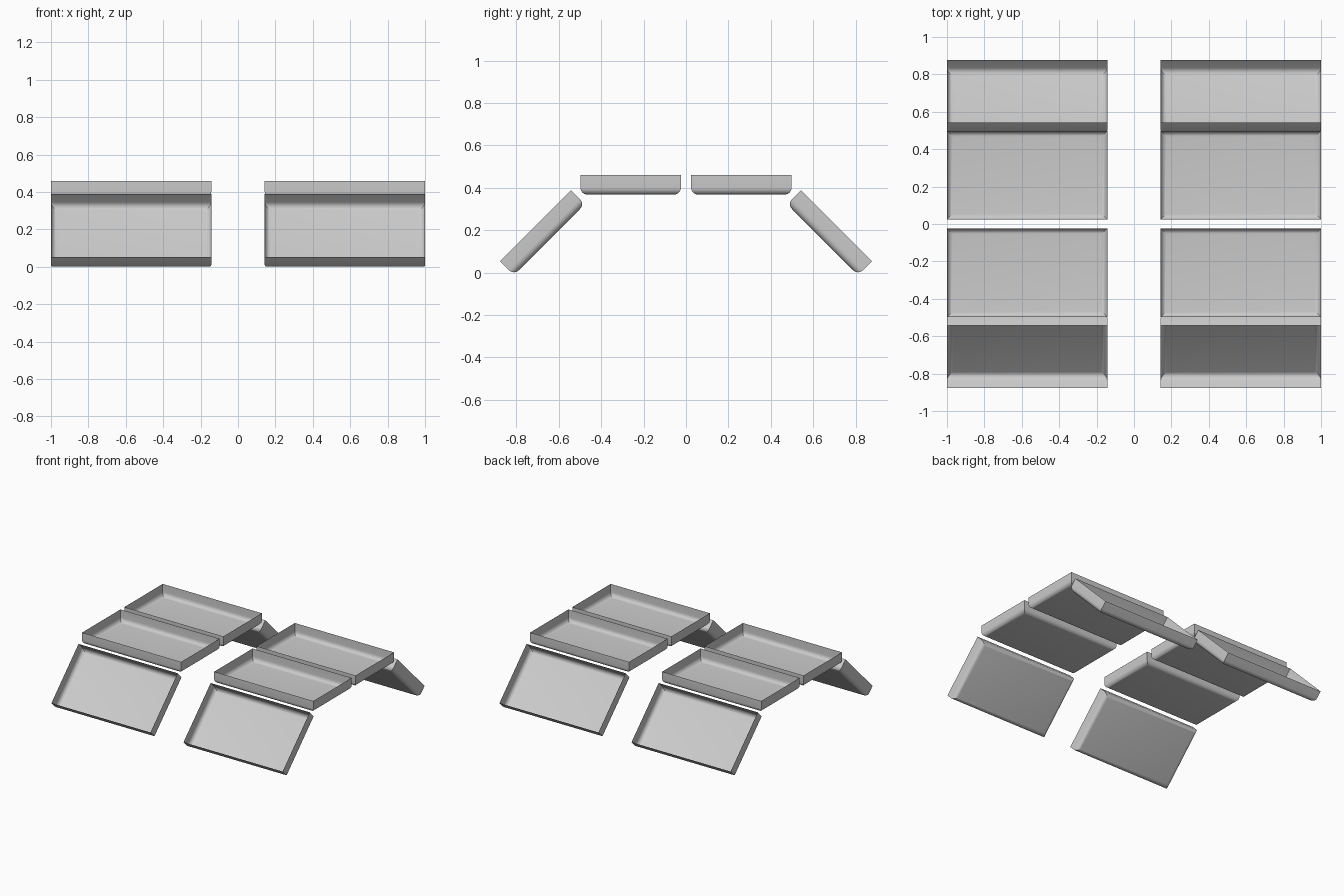
import bpy, bmesh, math

if "Cube" in bpy.data.objects:
    bpy.data.objects.remove(bpy.data.objects["Cube"])

W, L, H, R = 0.857, 0.474, 0.092, 0.032   # tray width, length, depth, bottom rounding


def tray_mesh():
    # open thin tray, rim at local z = 0, rounded bottom edges
    bm = bmesh.new()
    bmesh.ops.create_cube(bm, size=1)
    for v in bm.verts:
        v.co = (v.co.x * W, v.co.y * L, (v.co.z - 0.5) * H)
    top = [f for f in bm.faces if f.normal.z > 0.9]
    bmesh.ops.delete(bm, geom=top, context='FACES_ONLY')
    bottom = [e for e in bm.edges if all(v.co.z < -H * 0.9 for v in e.verts)]
    bmesh.ops.bevel(bm, geom=bottom, offset=R, offset_type='OFFSET',
                    segments=6, profile=0.5, affect='EDGES')
    for f in bm.faces:
        f.smooth = True
    me = bpy.data.meshes.new("tray")
    bm.to_mesh(me)
    bm.free()
    me.set_sharp_from_angle(angle=math.radians(30))
    return me


mesh = tray_mesh()


def place(name, x, y, z, tilt):
    ob = bpy.data.objects.new(name, mesh)
    ob.location = (x, y, z)
    ob.rotation_euler = (tilt, 0, 0)
    bpy.context.collection.objects.link(ob)


for sx, side in ((-1, "left"), (1, "right")):
    for sy, end in ((-1, "front"), (1, "back")):
        x = sx * (1 - W / 2)
        # level tray near the middle
        place(f"level_tray_{end}_{side}", x, sy * 0.261, 0.46, 0)
        # outer tray leaning down at 45 degrees
        place(f"sloped_tray_{end}_{side}", x, sy * 0.7095, 0.2205,
              -sy * math.radians(45))
